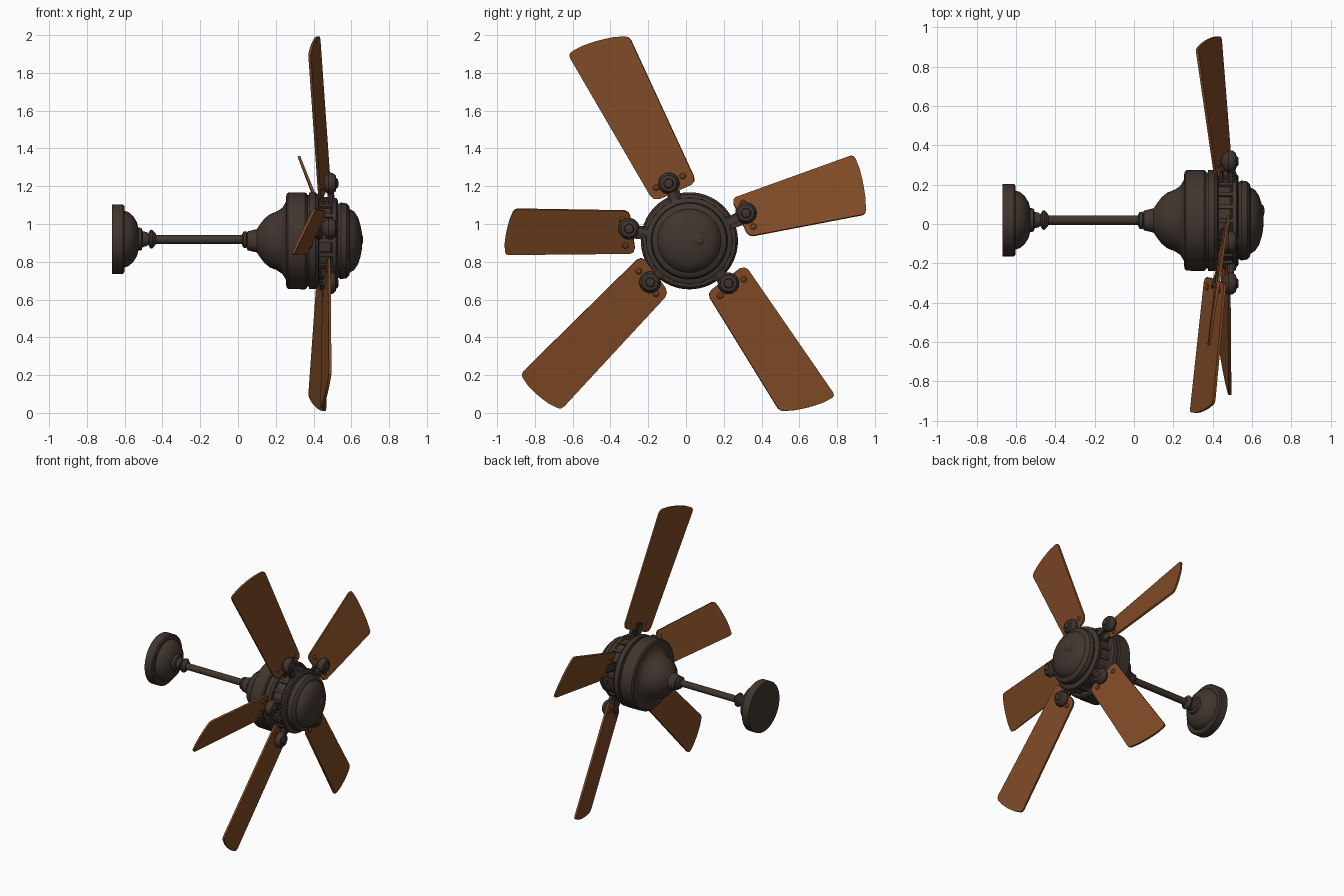
import bpy, bmesh, math
from mathutils import Vector, Matrix

if "Cube" in bpy.data.objects:
    bpy.data.objects.remove(bpy.data.objects["Cube"])

def material(name, rgb):
    m = bpy.data.materials.new(name)
    m.diffuse_color = (*rgb, 1)
    m.use_nodes = True
    m.node_tree.nodes["Principled BSDF"].inputs["Base Color"].default_value = m.diffuse_color
    return m

BRONZE = material("dark bronze", (0.052, 0.036, 0.028))
WOOD = material("brown wood", (0.215, 0.069, 0.019))
CY = 0.018                      # the fan axis runs along x at this y
HUB = Vector((0, CY, 0.911))

def finish(name, bm, mat, angle=35):
    bmesh.ops.recalc_face_normals(bm, faces=bm.faces[:])
    me = bpy.data.meshes.new(name)
    bm.to_mesh(me)
    bm.free()
    for p in me.polygons:
        p.use_smooth = True
    me.set_sharp_from_angle(angle=math.radians(angle))
    me.materials.append(mat)
    ob = bpy.data.objects.new(name, me)
    bpy.context.collection.objects.link(ob)
    return ob

def lathe(name, profile, origin, axis=(1, 0, 0), mat=BRONZE, n=64):
    """Spin (distance, radius) pairs around an axis through origin."""
    bm = bmesh.new()
    q = Vector((0, 0, 1)).rotation_difference(Vector(axis).normalized())
    rings = []
    for d, r in profile:
        rings.append([bm.verts.new(Vector(origin) + q @ Vector(
            (r * math.cos(2 * math.pi * i / n), r * math.sin(2 * math.pi * i / n), d)))
            for i in range(n)])
    for a, b in zip(rings, rings[1:]):
        for i in range(n):
            j = (i + 1) % n
            bm.faces.new((a[i], a[j], b[j], b[i]))
    bm.faces.new(rings[0])
    bm.faces.new(rings[-1])
    return finish(name, bm, mat)

# Ceiling canopy, down rod and its collars
lathe("ceiling_canopy", [(-0.667, 0.184), (-0.61, 0.184), (-0.602, 0.175), (-0.602, 0.15),
      (-0.58, 0.143), (-0.555, 0.122), (-0.535, 0.09), (-0.528, 0.062), (-0.51, 0.058),
      (-0.505, 0.042), (-0.48, 0.036)], (0, CY + .002, 0.92))
lathe("canopy_collar", [(-0.485, 0.028), (-0.475, 0.03), (-0.465, 0.048), (-0.455, 0.05),
      (-0.445, 0.04), (-0.435, 0.028)], (0, CY + .002, 0.92), n=40)
lathe("down_rod", [(-0.50, 0.024), (0.06, 0.024)], (0, CY + .002, 0.918), n=32)
lathe("rod_collar", [(0.02, 0.026), (0.028, 0.042), (0.042, 0.045), (0.05, 0.034)],
      (0, CY, 0.917), n=40)

# Motor housing with bell, drum, grooves and rotor
lathe("motor_housing", [(0.045, 0.035), (0.05, 0.05), (0.10, 0.062), (0.115, 0.085),
      (0.14, 0.118), (0.17, 0.142), (0.205, 0.155), (0.235, 0.175), (0.253, 0.205),
      (0.256, 0.245), (0.265, 0.255), (0.355, 0.257), (0.365, 0.25), (0.367, 0.243),
      (0.375, 0.243), (0.377, 0.256), (0.41, 0.256), (0.425, 0.245), (0.43, 0.222),
      (0.49, 0.218), (0.50, 0.20)], HUB)
lathe("lower_dome", [(0.48, 0.19), (0.50, 0.225), (0.52, 0.228), (0.528, 0.215), (0.53, 0.195),
      (0.545, 0.203), (0.575, 0.198), (0.588, 0.185), (0.592, 0.168), (0.615, 0.155),
      (0.635, 0.125), (0.648, 0.085), (0.656, 0.045), (0.658, 0.012)], HUB)
lathe("dome_button", [(0.635, 0.032), (0.652, 0.032), (0.659, 0.024), (0.662, 0.01)],
      (0, 0.066, 0.917), n=24)

# Vent ribs around the rotor
bm = bmesh.new()
for i in range(20):
    a = 2 * math.pi * i / 20
    mat = (Matrix.Translation(HUB) @ Matrix.Rotation(a, 4, 'X')
           @ Matrix.Translation((0.465, 0, 0.22)) @ Matrix.Diagonal((0.075, 0.022, 0.022, 1)))
    bmesh.ops.create_cube(bm, size=1, matrix=mat)
finish("vent_ribs", bm, BRONZE)

# Blades: root and tip corners (leading root, trailing root, leading tip, trailing tip),
# then the y, z of the bracket knob
BLADES = {
    "top": ((.44, -.172, 1.118), (.49, .055, 1.22), (.385, -.63, 1.905), (.435, -.305, 2.0), (-.092, 1.215)),
    "right": ((.42, .24, 1.135), (.495, .33, .935), (.325, .893, 1.37), (.445, .957, 1.055), (.318, 1.058)),
    "lower_right": ((.49, .112, .635), (.435, .312, .785), (.467, .5, .005), (.385, .795, .085), (.225, .686)),
    "lower_left": ((.49, -.235, .835), (.46, -.088, .635), (.495, -.88, .2), (.45, -.665, .012), (-.19, .692)),
    "left": ((.37, -.267, .842), (.47, -.30, 1.067), (.295, -.962, .835), (.412, -.915, 1.077), (-.302, .975)),
}
# Outline in (length, width) fractions: rounded root, gently bowed tip
HALF = [(0, .13), (.012, .04), (.04, 0), (.965, 0), (.988, .02), (1.0, .07)]
OUTLINE = (HALF + [(1 + .02 * (1 - (2 * v - 1) ** 2), v) for v in (.25, .4, .5, .6, .75)]
           + [(u, 1 - v) for u, v in reversed(HALF)])

for name, (ra, rb, ta, tb, knob) in BLADES.items():
    ra, rb, ta, tb = map(Vector, (ra, rb, ta, tb))
    def at(u, v):
        return ra.lerp(rb, v).lerp(ta.lerp(tb, v), u)
    normal = ((ta + tb - ra - rb).cross(rb - ra)).normalized()
    if normal.x < 0:
        normal = -normal
    bm = bmesh.new()
    lo = [bm.verts.new(at(u, v) - normal * .014) for u, v in OUTLINE]
    hi = [bm.verts.new(at(u, v)) for u, v in OUTLINE]
    bm.faces.new(lo)
    bm.faces.new(hi)
    for i in range(len(lo)):
        j = (i + 1) % len(lo)
        bm.faces.new((lo[i], lo[j], hi[j], hi[i]))
    finish(name + "_blade", bm, WOOD)

    # Two blade screws
    for k, v in enumerate((.2, .8)):
        lathe(f"{name}_blade_screw_{k + 1}", [(-.02, .017), (.004, .017), (.01, .01)],
              at(.07, v), normal, WOOD, 16)

    # Bracket knob, a domed cap on a short stem
    k = Vector((0.0, *knob))
    lathe(name + "_bracket_knob", [(.445, .02), (.462, .045), (.48, .057), (.50, .056),
          (.517, .043), (.521, .026), (.529, .022), (.532, .008)], k, n=32)

    # Bracket arm from rotor to knob, and a foot plate below the blade root
    out = (k - HUB)
    out.x = 0
    out.normalize()
    side = Vector((1, 0, 0)).cross(out)
    def bar(label, a, b, width, depth):
        d = b - a
        s = d.cross(side).normalized()
        bm = bmesh.new()
        m = Matrix((d, side * width, s * depth)).transposed().to_4x4()
        m.translation = (a + b) / 2
        bmesh.ops.create_cube(bm, size=1, matrix=m)
        bmesh.ops.bevel(bm, geom=bm.edges[:], offset=.008, segments=2, affect='EDGES')
        finish(label, bm, BRONZE)
    inner = HUB + out * .17 + Vector((.50, 0, 0))
    bar(name + "_bracket_arm", inner, k + Vector((.485, 0, 0)), .05, .035)
    foot = at(.07, .5) - normal * .02
    bar(name + "_bracket_foot", HUB + out * .18 + Vector((.45, 0, 0)), foot, .07, .018)
